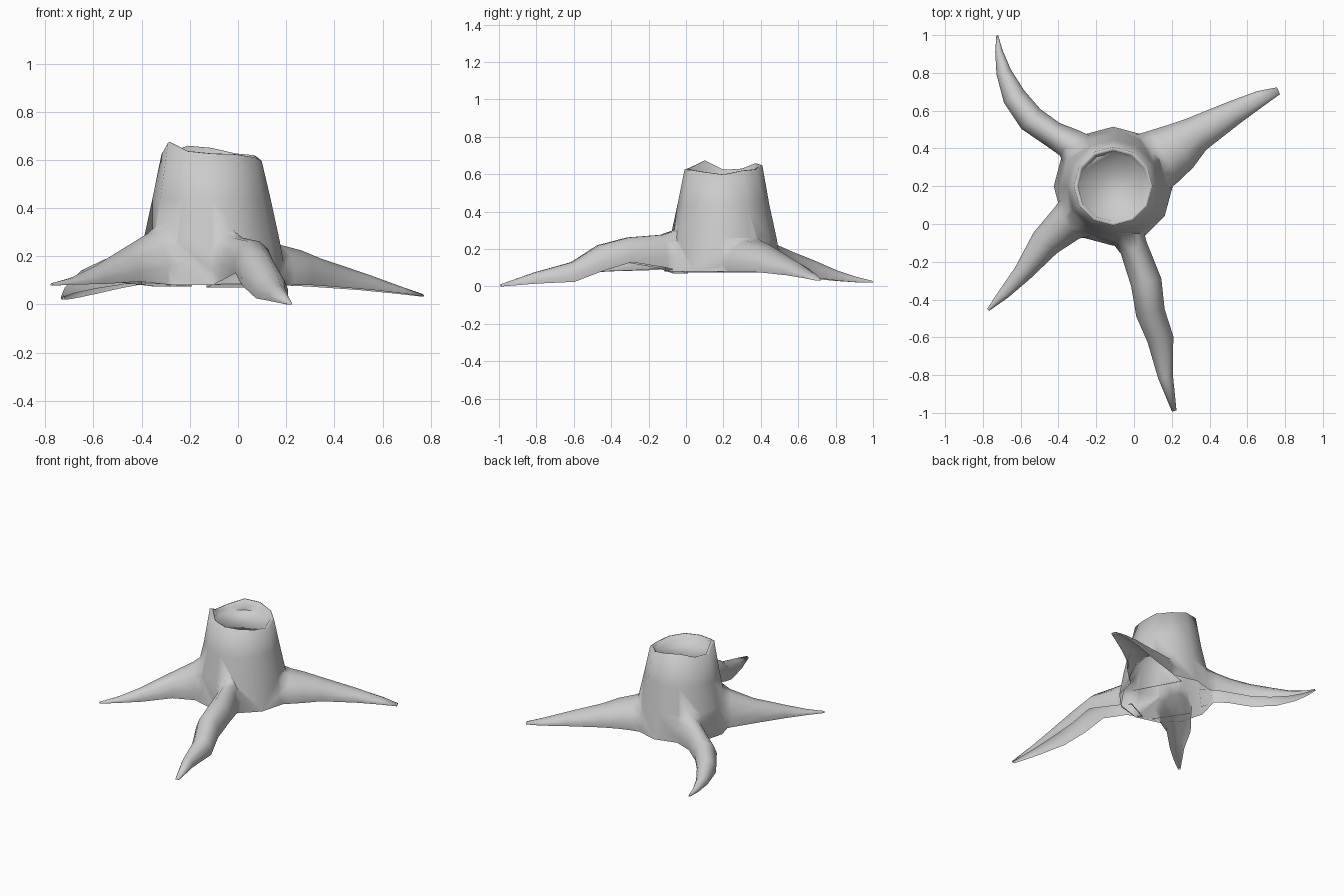
import bpy, bmesh, math
from mathutils import Vector

CX, CY = -0.11, 0.2


def solid(name, loops):
    """Skin closed vertex loops, cap both ends and make an object."""
    bm = bmesh.new()
    rings = [[bm.verts.new(p) for p in loop] for loop in loops]
    n = len(rings[0])
    for a, b in zip(rings, rings[1:]):
        for i in range(n):
            j = (i + 1) % n
            bm.faces.new((a[i], a[j], b[j], b[i]))
    bm.faces.new(rings[0])
    bm.faces.new(rings[-1])
    bmesh.ops.triangulate(bm, faces=bm.faces[:])
    bmesh.ops.recalc_face_normals(bm, faces=bm.faces[:])
    me = bpy.data.meshes.new(name)
    bm.to_mesh(me)
    bm.free()
    ob = bpy.data.objects.new(name, me)
    bpy.context.collection.objects.link(ob)
    return ob


# Hollow-topped trunk with a ragged rim
rim = [0.597, 0.618, 0.625, 0.648, 0.657, 0.628, 0.622, 0.672, 0.635, 0.625, 0.622, 0.61]


def ring(r, z):
    return [(CX + r * math.cos(k * math.pi / 6), CY + r * math.sin(k * math.pi / 6),
             z[k] if isinstance(z, list) else z) for k in range(12)]


stump = solid("tree_stump", [
    ring(0.315, 0.08), ring(0.284, 0.26), ring(0.245, 0.44), ring(0.208, rim),
    ring(0.198, [h + 0.002 for h in rim]), ring(0.187, [h - 0.003 for h in rim]),
    ring(0.178, 0.59)])

# Roots: x, y, full width, bottom z, top z along each path
roots = {
    "front_root": [(-0.05, -0.03, 0.19, 0.07, 0.31), (0.0, -0.13, 0.15, 0.10, 0.276),
                   (0.065, -0.31, 0.165, 0.13, 0.262), (0.087, -0.47, 0.155, 0.08, 0.22),
                   (0.14, -0.61, 0.14, 0.025, 0.13), (0.167, -0.81, 0.08, 0.015, 0.075),
                   (0.213, -0.99, 0.025, 0.0, 0.012)],
    "left_root": [(-0.28, 0.055, 0.28, 0.075, 0.36), (-0.355, 0.005, 0.21, 0.083, 0.295),
                  (-0.47, -0.10, 0.165, 0.095, 0.225), (-0.59, -0.26, 0.10, 0.085, 0.155),
                  (-0.69, -0.37, 0.06, 0.083, 0.11), (-0.773, -0.455, 0.015, 0.078, 0.088)],
    "back_left_root": [(-0.27, 0.36, 0.24, 0.075, 0.31), (-0.345, 0.43, 0.165, 0.085, 0.25),
                       (-0.43, 0.475, 0.14, 0.085, 0.22), (-0.545, 0.555, 0.145, 0.065, 0.185),
                       (-0.635, 0.675, 0.125, 0.045, 0.14), (-0.69, 0.805, 0.08, 0.03, 0.085),
                       (-0.715, 0.915, 0.04, 0.022, 0.05), (-0.724, 0.998, 0.01, 0.02, 0.03)],
    "back_right_root": [(0.05, 0.30, 0.36, 0.075, 0.29), (0.16, 0.36, 0.31, 0.08, 0.245),
                        (0.24, 0.41, 0.265, 0.08, 0.225), (0.33, 0.475, 0.195, 0.075, 0.19),
                        (0.53, 0.59, 0.13, 0.06, 0.125), (0.67, 0.665, 0.085, 0.045, 0.075),
                        (0.765, 0.705, 0.04, 0.033, 0.043)],
}
# Arched section with a flat underside
section = [(-0.95, 0.0), (-1, 0.33), (-0.75, 0.72), (-0.3, 0.95), (0.3, 0.95),
           (0.75, 0.72), (1, 0.33), (0.95, 0.0)]

bpy.context.view_layer.objects.active = stump
stump.select_set(True)
for name, path in roots.items():
    pts = [Vector(p[:2]) for p in path]
    loops = []
    for i, (x, y, w, lo, hi) in enumerate(path):
        t = (pts[min(i + 1, len(pts) - 1)] - pts[max(i - 1, 0)]).normalized()
        loops.append([(x - t.y * u * w / 2, y + t.x * u * w / 2, lo + (hi - lo) * v / 0.95)
                      for u, v in section])
    root = solid(name, loops)
    mod = stump.modifiers.new(name, 'BOOLEAN')
    mod.operation, mod.solver, mod.object = 'UNION', 'EXACT', root
    bpy.ops.object.modifier_apply(modifier=mod.name)
    bpy.data.objects.remove(root)

# Open the underside so the shell is hollow
bm = bmesh.new()
bm.from_mesh(stump.data)
under = [f for f in bm.faces if f.normal.z < -0.6 and f.calc_center_median().z < 0.25]
bmesh.ops.delete(bm, geom=under, context='FACES')
bmesh.ops.remove_doubles(bm, verts=bm.verts[:], dist=0.001)
bm.to_mesh(stump.data)
bm.free()
bpy.ops.object.shade_smooth_by_angle(angle=math.radians(75))
